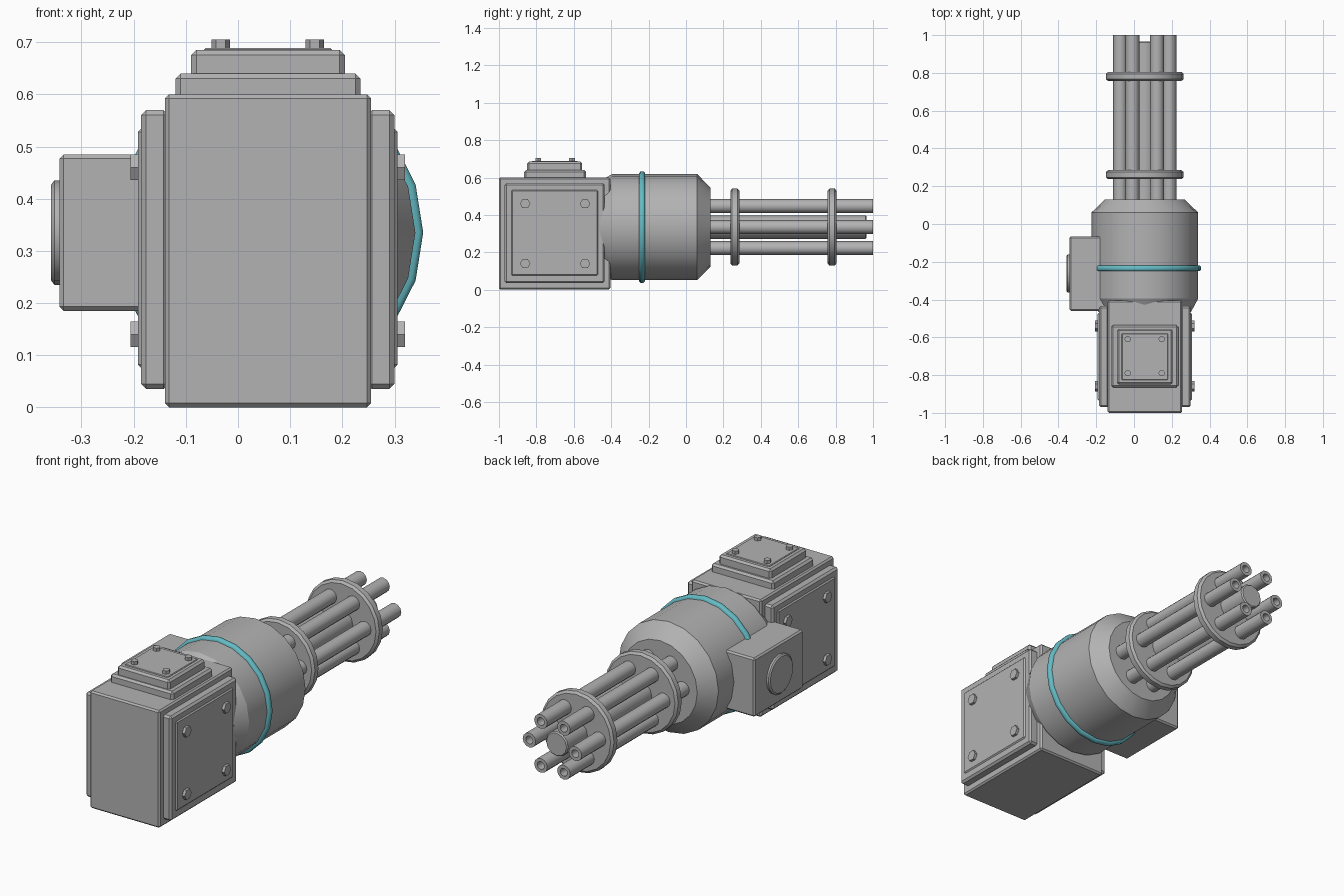
import bpy, bmesh, math

cube = bpy.data.objects.get("Cube")
if cube:
    bpy.data.objects.remove(cube, do_unlink=True)

CX, CZ = 0.057, 0.335      # axis of the drum and barrels


def material(name, colour):
    mat = bpy.data.materials.new(name)
    mat.use_nodes = True
    mat.diffuse_color = colour
    mat.node_tree.nodes["Principled BSDF"].inputs["Base Color"].default_value = colour
    return mat


GREY = material("gun_grey", (0.45, 0.45, 0.45, 1))
TEAL = material("teal_band", (0.13, 0.50, 0.56, 1))


def finish(name, bm, mat, smooth=None):
    bmesh.ops.recalc_face_normals(bm, faces=bm.faces)
    mesh = bpy.data.meshes.new(name)
    bm.to_mesh(mesh)
    bm.free()
    mesh.materials.append(mat)
    ob = bpy.data.objects.new(name, mesh)
    bpy.context.collection.objects.link(ob)
    if smooth:
        bpy.ops.object.select_all(action="DESELECT")
        ob.select_set(True)
        bpy.context.view_layer.objects.active = ob
        bpy.ops.object.shade_smooth_by_angle(angle=math.radians(smooth))
    return ob


def box(name, x, y, z, bevel=0.008):
    """Chamfered block given by its min and max on each axis."""
    bm = bmesh.new()
    bmesh.ops.create_cube(bm, size=1)
    for v in bm.verts:
        v.co = [(lo + hi) / 2 + c * (hi - lo) for c, (lo, hi) in zip(v.co, (x, y, z))]
    if bevel:
        bmesh.ops.bevel(bm, geom=bm.edges[:], offset=bevel, segments=1, affect="EDGES")
    return finish(name, bm, GREY)


def lathe(name, profile, centre, axis, sides, mat=GREY, smooth=None):
    """Turn (distance along axis, radius) points round an axis, with end caps."""
    place = {"x": lambda a, u, v: (a, u, v),
             "y": lambda a, u, v: (u, a, v),
             "z": lambda a, u, v: (u, v, a)}[axis]
    bm = bmesh.new()
    rings = []
    for a, r in profile:
        ring = []
        for i in range(sides):
            t = math.tau * i / sides
            p = place(a, r * math.cos(t), r * math.sin(t))
            ring.append(bm.verts.new([c + o for c, o in zip(centre, p)]))
        rings.append(ring)
    for a, b in zip(rings, rings[1:]):
        for i in range(sides):
            j = (i + 1) % sides
            bm.faces.new((a[i], a[j], b[j], b[i]))
    bm.faces.new(rings[0])
    bm.faces.new(rings[-1])
    return finish(name, bm, mat, smooth)


# Rear housing
box("housing", (-0.14, 0.255), (-1, -0.405), (0, 0.6))

# Side covers with hex bolts, mirrored about the housing
for side, label in ((1, "left"), (-1, "right")):
    def span(a, b):
        return tuple(sorted((CX + side * a, CX + side * b)))
    box(label + "_cover", span(0.19, 0.243), (-0.97, -0.435), (0.035, 0.57), 0.01)
    box(label + "_cover_panel", span(0.22, 0.249), (-0.935, -0.47), (0.075, 0.535), 0.007)
    for y in (-0.86, -0.54):
        for z in (0.14, 0.46):
            lathe(label + "_cover_bolt", [(0.23, 0.028), (0.263, 0.028)] if side > 0
                  else [(-0.263, 0.028), (-0.23, 0.028)], (CX, y, z), "x", 6)

# Stepped top hatch with hex bolts
box("hatch_base", (-0.12, 0.235), (-0.865, -0.535), (0.59, 0.64), 0.01)
box("hatch_plate", (-0.09, 0.205), (-0.85, -0.555), (0.63, 0.685), 0.01)
box("hatch_panel", (-0.065, 0.18), (-0.825, -0.58), (0.67, 0.689), 0.003)
for x in (-0.033, 0.147):
    for y in (-0.79, -0.61):
        lathe("hatch_bolt", [(0.68, 0.018), (0.705, 0.018)], (x, y, 0), "z", 6)

# Drum body with chamfered ends and a coloured band
lathe("drum", [(-0.465, 0.245), (-0.395, 0.283), (0.06, 0.283), (0.13, 0.212)],
      (CX, 0, CZ), "y", 20, smooth=25)
lathe("drum_band", [(-0.25, 0.27), (-0.25, 0.29), (-0.243, 0.298), (-0.227, 0.298),
                    (-0.22, 0.29), (-0.22, 0.27)], (CX, 0, CZ), "y", 20, TEAL, 50)

# Motor box on the right flank with a round cap
box("motor_box", (-0.342, -0.1), (-0.46, -0.065), (0.185, 0.485))
lathe("motor_cap", [(-0.358, 0.092), (-0.352, 0.1), (-0.33, 0.1)],
      (0, -0.262, CZ), "x", 16, smooth=30)

# Rotary barrel cluster
lathe("centre_rod", [(0.1, 0.063), (0.96, 0.063), (0.966, 0.057)],
      (CX, 0, CZ), "y", 12, smooth=35)
for i in range(6):
    t = math.tau * i / 6
    lathe("barrel", [(0.1, 0.037), (1, 0.037), (1, 0.02), (0.9, 0.02)],
          (CX + 0.13 * math.cos(t), 0, CZ + 0.13 * math.sin(t)), "y", 12, smooth=35)

# Discs that clamp the barrels
for name, y in (("rear_clamp_disc", 0.261), ("front_clamp_disc", 0.781)):
    lathe(name, [(-0.024, 0.194), (-0.014, 0.206), (0.014, 0.206), (0.024, 0.194)],
          (CX, y, CZ), "y", 20, smooth=25)
